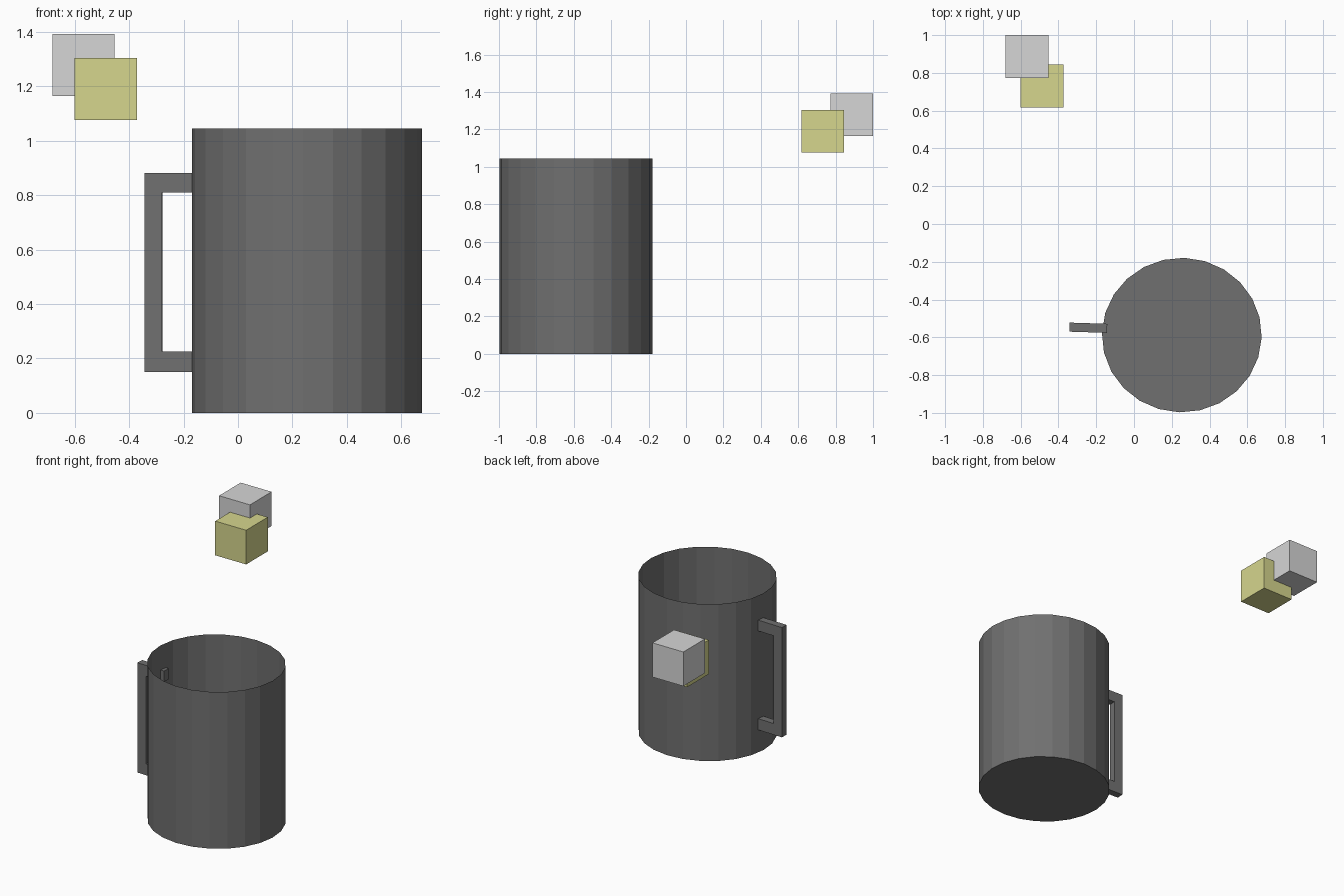
import bpy
import bmesh
from math import radians
from mathutils import Matrix, Vector

if "Cube" in bpy.data.objects:
    bpy.data.objects.remove(bpy.data.objects["Cube"], do_unlink=True)


def make_material(name, rgb):
    mat = bpy.data.materials.new(name)
    mat.use_nodes = True
    color = (*rgb, 1.0)
    mat.diffuse_color = color
    mat.node_tree.nodes["Principled BSDF"].inputs["Base Color"].default_value = color
    return mat


def finish(bm, name, mat):
    bmesh.ops.recalc_face_normals(bm, faces=bm.faces)
    mesh = bpy.data.meshes.new(name)
    bm.to_mesh(mesh)
    bm.free()
    mesh.materials.append(mat)
    obj = bpy.data.objects.new(name, mesh)
    bpy.context.collection.objects.link(obj)
    return obj


def make_cube(name, center, size, mat):
    bm = bmesh.new()
    bmesh.ops.create_cube(bm, size=size, matrix=Matrix.Translation(center))
    return finish(bm, name, mat)


dark_grey = make_material("dark grey", (0.162, 0.162, 0.162))
light_grey = make_material("light grey", (0.67, 0.67, 0.67))
pale_yellow = make_material("pale yellow", (0.67, 0.67, 0.27))

TILT = radians(-1.8)
HEIGHT = 1.045
cup_center = Vector((0.253, -0.588, 0))

# Mug body: thin faceted wall with a floor and an open top
bm = bmesh.new()
bmesh.ops.create_cone(bm, cap_ends=True, segments=24, radius1=1, radius2=1, depth=HEIGHT,
                      matrix=Matrix.Translation((0, 0, HEIGHT / 2)) @ Matrix.Rotation(TILT, 4, "Z"))
lid = [f for f in bm.faces if f.calc_center_median().z > HEIGHT * 0.9]
bmesh.ops.delete(bm, geom=lid, context="FACES_ONLY")
bmesh.ops.scale(bm, vec=(0.423, 0.409, 1), verts=bm.verts)
bmesh.ops.translate(bm, vec=cup_center, verts=bm.verts)
finish(bm, "mug_body", dark_grey)

# Handle: square bracket profile, extruded, its ends reaching through the wall
bm = bmesh.new()
outer, grip, end = 0, 0.064, 0.2
low, low_in, high_in, high = 0.15, 0.225, 0.81, 0.882
profile = [(end, low), (outer, low), (outer, high), (end, high),
           (end, high_in), (grip, high_in), (grip, low_in), (end, low_in)]
face = bm.faces.new([bm.verts.new((x, -0.024, z)) for x, z in profile])
extruded = bmesh.ops.extrude_face_region(bm, geom=[face])
bmesh.ops.translate(bm, vec=(0, 0.048, 0),
                    verts=[v for v in extruded["geom"] if isinstance(v, bmesh.types.BMVert)])
handle = finish(bm, "mug_handle", dark_grey)
handle.location = (-0.342, -0.546, 0)
handle.rotation_euler.z = TILT

# Two overlapping floating cubes
make_cube("grey_cube", (-0.567, 0.887, 1.278), 0.228, light_grey)
make_cube("yellow_cube", (-0.486, 0.731, 1.19), 0.228, pale_yellow)
